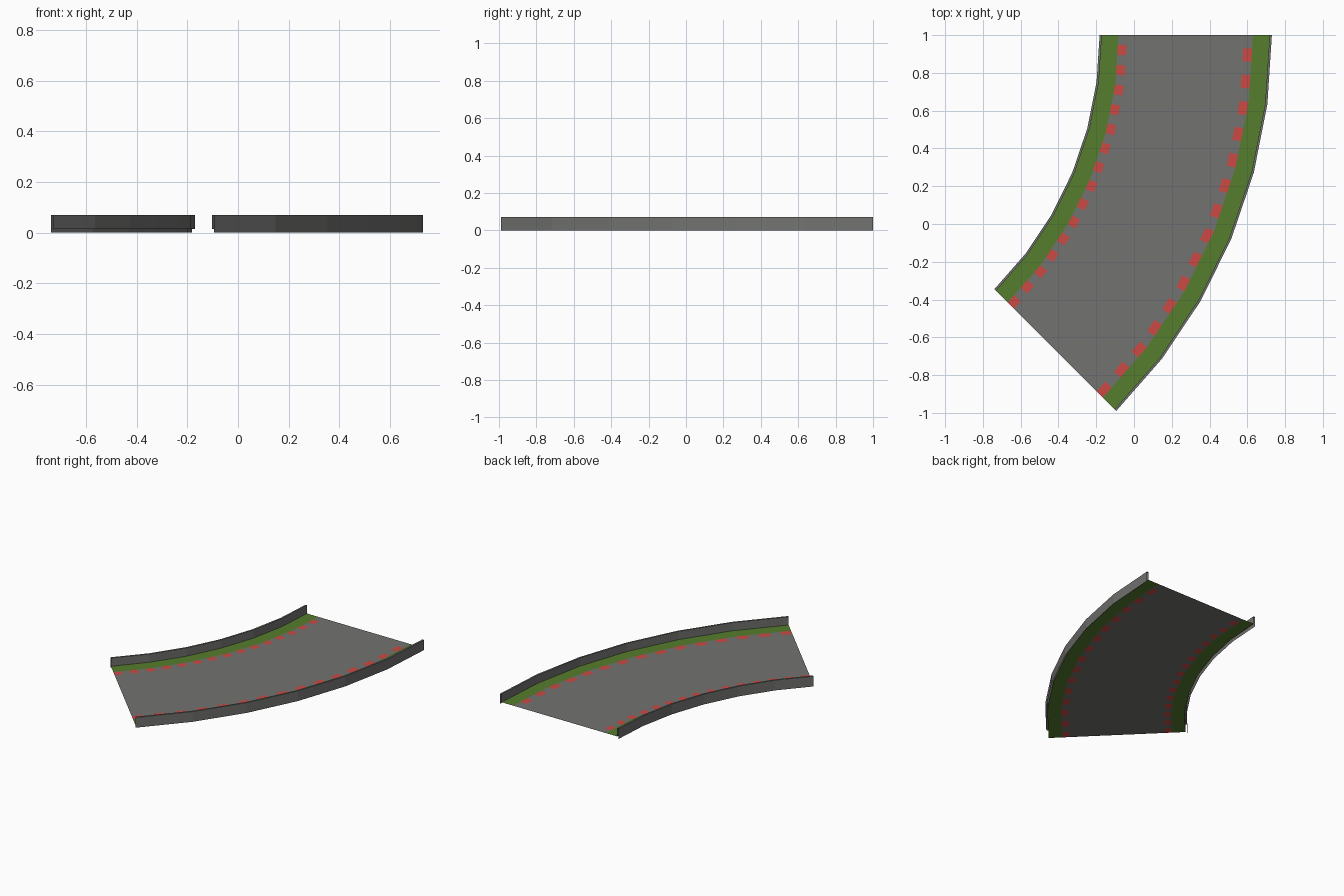
import bpy, math

if "Cube" in bpy.data.objects:
    bpy.data.objects.remove(bpy.data.objects["Cube"])

# Curve layout: 45 degree bend of 6 facets, each split in 5 for the kerb dashes
CX, CY = -2.084, 1.0
R_IN, R_OUT = 1.902, 2.814
FACETS, SPLIT = 6, 5
Z_ROAD, Z_TOP = 0.014, 0.071
WALL, VERGE, KERB = 0.012, 0.100, 0.147


def material(name, rgb):
    m = bpy.data.materials.new(name)
    m.diffuse_color = (*rgb, 1)
    m.use_nodes = True
    m.node_tree.nodes["Principled BSDF"].inputs["Base Color"].default_value = m.diffuse_color
    return m


grey = material("asphalt_grey", (0.17, 0.17, 0.165))
green = material("grass_green", (0.092, 0.205, 0.026))
red = material("kerb_red", (0.60, 0.068, 0.058))


def on_bend(r, z, i, split):
    """Point on the faceted bend: column i, straight between facet corners."""
    f = min(i // split, FACETS - 1)
    t = (i - f * split) / split
    a, b = (math.radians(45 * k / FACETS) for k in (f, f + 1))
    c = math.cos(a) * (1 - t) + math.cos(b) * t
    s = math.sin(a) * (1 - t) + math.sin(b) * t
    return (CX + r * c, CY - r * s, z)


def sweep(name, profile, mats, split=1):
    """Sweep an open (radius, height) profile; alternate materials by column."""
    n, cols = len(profile), FACETS * split
    verts = [on_bend(r, z, i, split) for i in range(cols + 1) for r, z in profile]
    faces, idx = [], []
    for i in range(cols):
        for j in range(n - 1):
            a, d = i * n + j, (i + 1) * n + j
            faces.append((a, d, d + 1, a + 1))
            idx.append(i % len(mats))
    me = bpy.data.meshes.new(name)
    me.from_pydata(verts, [], faces)
    for m in mats:
        me.materials.append(m)
    me.polygons.foreach_set("material_index", idx)
    me.update()
    ob = bpy.data.objects.new(name, me)
    bpy.context.collection.objects.link(ob)


# Road surface between the kerbs
sweep("road", [(R_IN + KERB, Z_ROAD), (R_OUT - KERB, Z_ROAD)], [grey])

# Dashed kerbs, grass verges and thin walls on both sides
for side, edge, sgn in (("inner", R_IN, 1), ("outer", R_OUT, -1)):
    def flat(a, b):
        return sorted([(edge + sgn * a, Z_ROAD), (edge + sgn * b, Z_ROAD)])
    sweep(side + "_kerb", flat(VERGE, KERB), [grey, red], SPLIT)
    sweep(side + "_verge", flat(WALL, VERGE), [green])
    wall = [(edge, 0), (edge, Z_TOP),
            (edge + sgn * WALL, Z_TOP), (edge + sgn * WALL, Z_ROAD)]
    sweep(side + "_wall", wall[::sgn], [grey])
